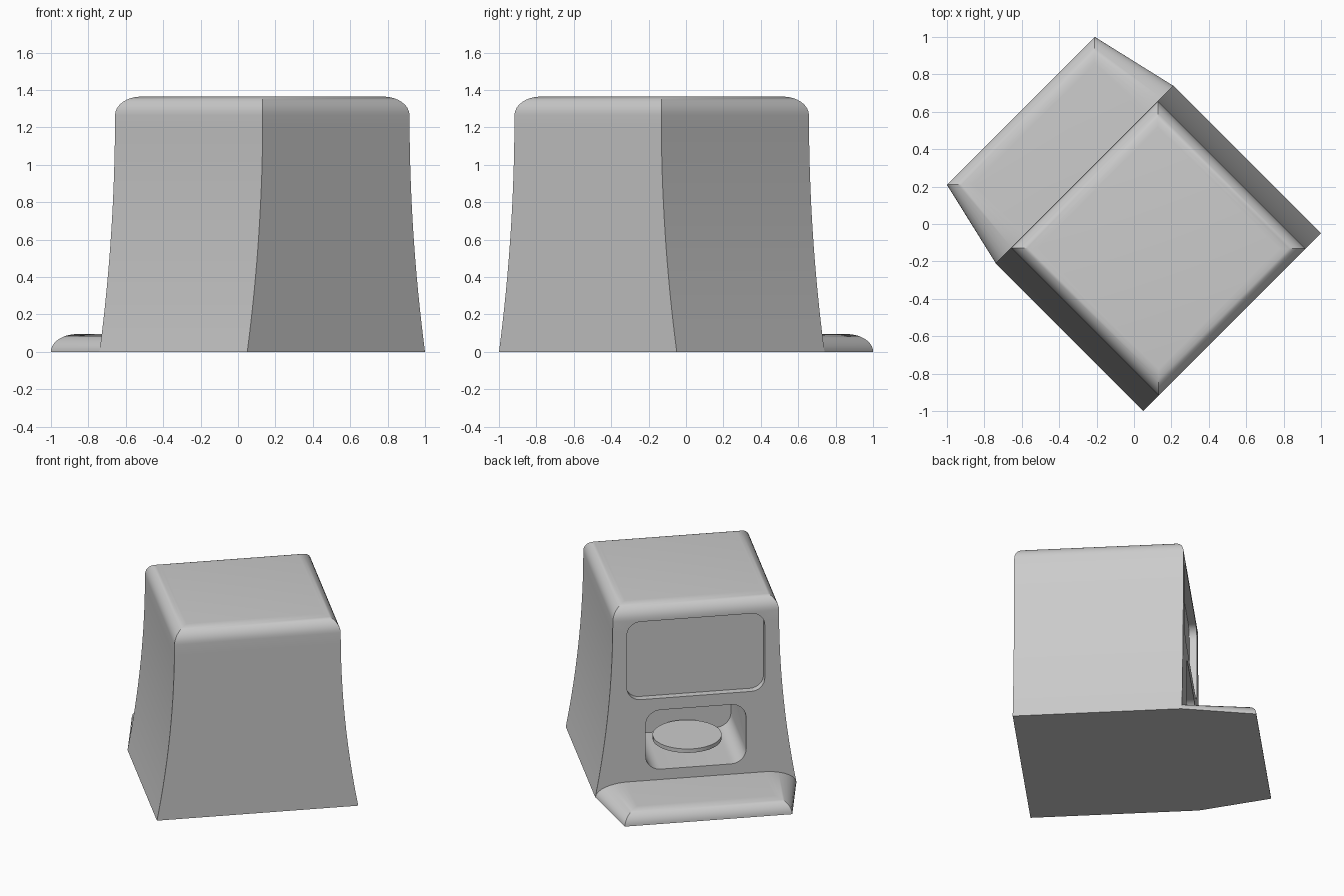
import bpy, bmesh
from math import sin, cos, pi

if "Cube" in bpy.data.objects:
    bpy.data.objects.remove(bpy.data.objects["Cube"])

TURN = pi / 4          # whole model stands diagonally; local +y is the open side
DEPTH_BACK, DEPTH_FRONT = -0.742, 0.375
HEIGHT, ROUND = 1.365, 0.10


def loft(name, rings):
    """Skin a list of equal-length closed rings and cap both ends."""
    bm = bmesh.new()
    loops = [[bm.verts.new(p) for p in ring] for ring in rings]
    n = len(loops[0])
    for a, b in zip(loops, loops[1:]):
        for i in range(n):
            j = (i + 1) % n
            bm.faces.new((a[i], a[j], b[j], b[i]))
    bm.faces.new(loops[0][::-1])
    bm.faces.new(loops[-1])
    bmesh.ops.recalc_face_normals(bm, faces=bm.faces)
    mesh = bpy.data.meshes.new(name)
    bm.to_mesh(mesh)
    bm.free()
    obj = bpy.data.objects.new(name, mesh)
    bpy.context.collection.objects.link(obj)
    obj.rotation_euler.z = TURN
    return obj


def rounded_box(name, half, z0, z1, r, y0, y1):
    """Rounded rectangle in x-z, extruded along y."""
    ring = []
    corners = [(half - r, z1 - r), (r - half, z1 - r), (r - half, z0 + r), (half - r, z0 + r)]
    for k, (cx, cz) in enumerate(corners):
        for i in range(9):
            a = (k + i / 8) * pi / 2
            ring.append((cx + r * cos(a), cz + r * sin(a)))
    return loft(name, [[(x, y, z) for x, z in ring] for y in (y0, y1)])


def cut(obj, cutter):
    cutter.hide_render = True
    mod = obj.modifiers.new("cut", 'BOOLEAN')
    mod.operation, mod.solver, mod.object = 'DIFFERENCE', 'EXACT', cutter
    bpy.context.view_layer.objects.active = obj
    bpy.ops.object.modifier_apply(modifier=mod.name)
    bpy.data.objects.remove(cutter)


def smooth(obj):
    bpy.ops.object.select_all(action='DESELECT')
    obj.select_set(True)
    bpy.context.view_layer.objects.active = obj
    bpy.ops.object.shade_smooth_by_angle(angle=pi / 6)


def disc(name, r, y, z0, z1, n=48):
    ring = [(r * cos(2 * pi * i / n), y + r * sin(2 * pi * i / n)) for i in range(n)]
    return loft(name, [[(px, py, z) for px, py in ring] for z in (z0, z1)])


# Body: sides flare towards the base, top edges are rolled over
def rect(half, inset, z):
    f, b = DEPTH_FRONT - inset, DEPTH_BACK + inset
    return [(-half, b, z), (half, b, z), (half, f, z), (-half, f, z)]


shoulder = HEIGHT - ROUND
rings = []
for i in range(17):
    t = i / 16
    rings.append(rect(0.555 + 0.117 * (1 - t) ** 2, 0, shoulder * t))
for i in range(1, 9):
    a = i / 8 * pi / 2
    d = ROUND * (1 - cos(a))
    rings.append(rect(0.555 - d, d, shoulder + ROUND * sin(a)))
body = loft("body", rings)

# Screen recess and lower niche
cut(body, rounded_box("screen_cutter", 0.46, 0.685, 1.25, 0.09, DEPTH_FRONT - 0.05, 0.6))
cut(body, rounded_box("niche_cutter", 0.335, 0.17, 0.60, 0.10, -0.20, 0.6))
smooth(body)

# Low tray lip at the foot of the open side
rings = []
for i in range(11):
    a = i / 10 * pi / 2
    d = 1 - cos(a)
    back, front, y = 0.672 - 0.22 * d, 0.559 - 0.10 * d, 0.856 - 0.10 * d
    z = 0.095 * sin(a)
    rings.append([(-back, 0.37, z), (back, 0.37, z), (front, y, z), (-front, y, z)])
smooth(loft("tray_lip", rings))

# Round plate standing in the niche
smooth(disc("plate", 0.227, 0.042, 0.222, 0.25))
smooth(disc("plate_stem", 0.06, 0.042, 0.165, 0.225, 24))
